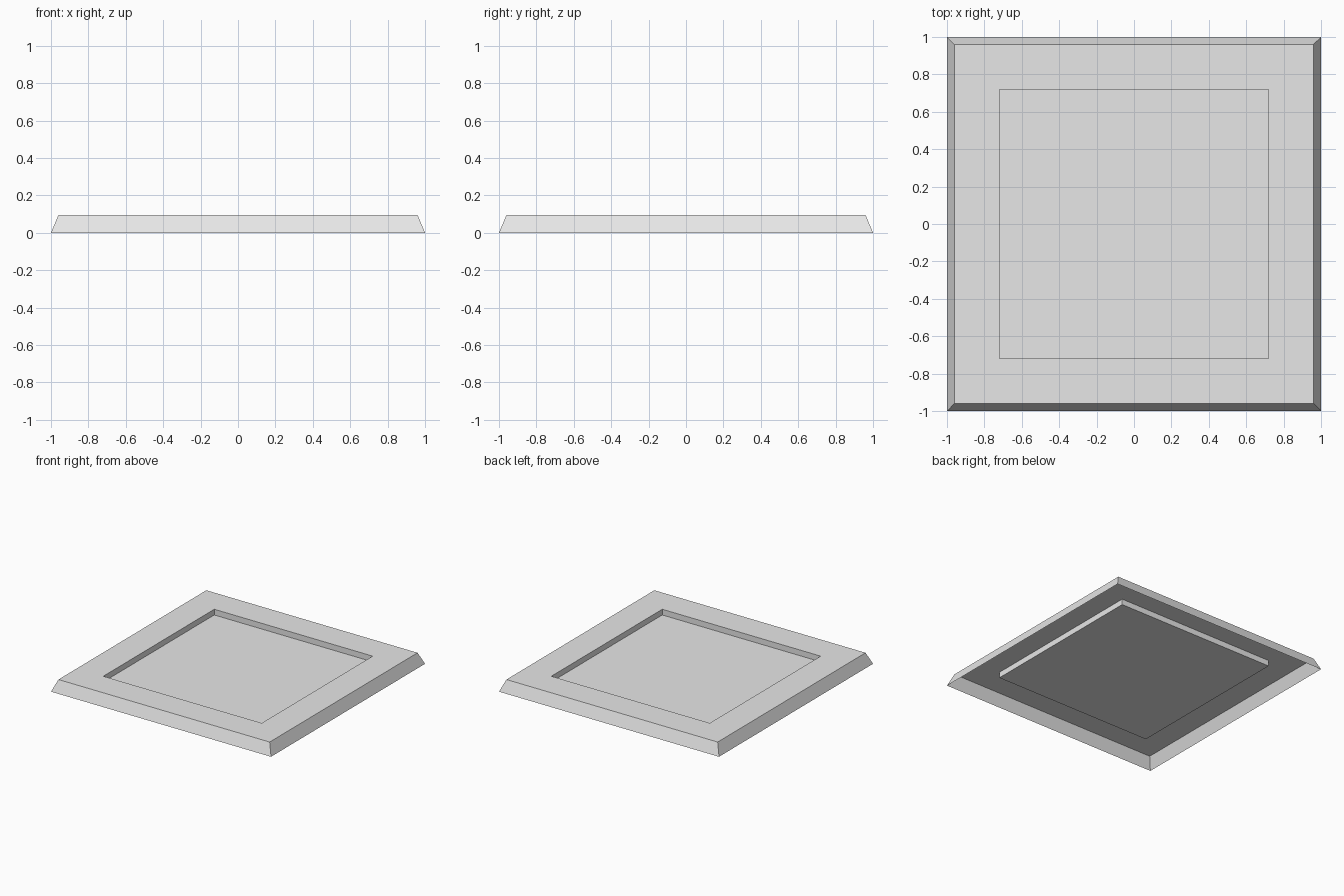
import bpy, bmesh

cube = bpy.data.objects.get("Cube")
if cube:
    bpy.data.objects.remove(cube, do_unlink=True)

# Single flat colour
grey = bpy.data.materials.new("light_grey")
grey.use_nodes = True
colour = (0.8, 0.8, 0.8, 1.0)
grey.diffuse_color = colour
grey.node_tree.nodes["Principled BSDF"].inputs["Base Color"].default_value = colour


def square_ring(bm, half, z):
    """Four corner vertices of a level square."""
    corners = [(-1, -1), (1, -1), (1, 1), (-1, 1)]
    return [bm.verts.new((x * half, y * half, z)) for x, y in corners]


# Open-bottomed tray: (half width, height) from the outer foot to the pocket floor
profile = [(1.0, 0.0), (0.96, 0.095), (0.72, 0.095), (0.72, 0.048)]

bm = bmesh.new()
rings = [square_ring(bm, half, z) for half, z in profile]

# Sloped skirt, flat rim and pocket walls
for outer, inner in zip(rings, rings[1:]):
    for i in range(4):
        j = (i + 1) % 4
        bm.faces.new((outer[i], outer[j], inner[j], inner[i]))

# Pocket floor
bm.faces.new(rings[-1])

mesh = bpy.data.meshes.new("recessed_tray")
bm.to_mesh(mesh)
bm.free()
mesh.materials.append(grey)
tray = bpy.data.objects.new("recessed_tray", mesh)
bpy.context.collection.objects.link(tray)
